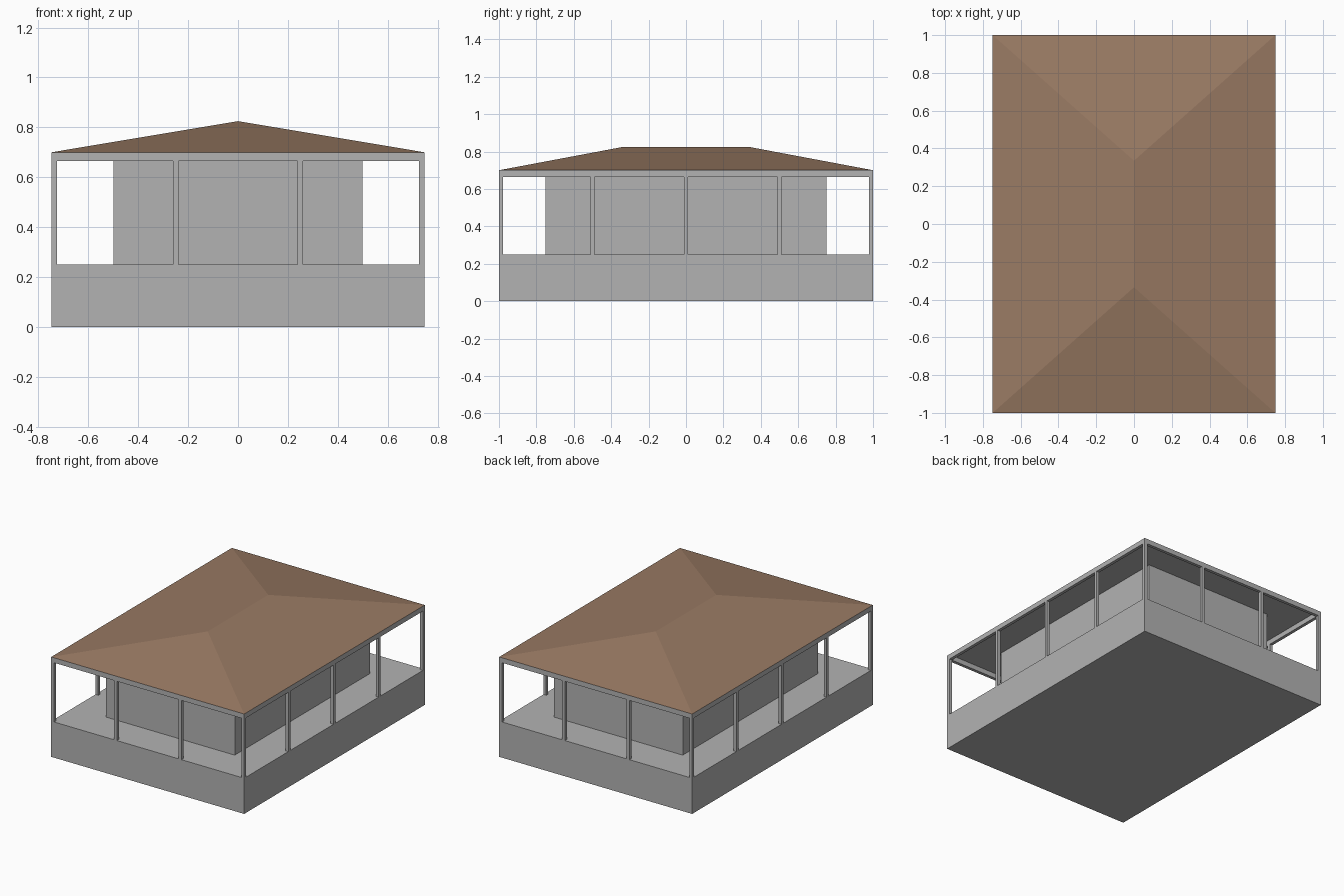
import bpy
import bmesh

if "Cube" in bpy.data.objects:
    bpy.data.objects.remove(bpy.data.objects["Cube"], do_unlink=True)

W, L = 0.748, 1.0                    # half width, half length
FLOOR, BEAM, EAVE, RIDGE = 0.25, 0.665, 0.70, 0.825
POST = 0.022


def material(name, rgb):
    mat = bpy.data.materials.new(name)
    mat.use_nodes = True
    mat.diffuse_color = (*rgb, 1)
    mat.node_tree.nodes["Principled BSDF"].inputs["Base Color"].default_value = (*rgb, 1)
    return mat


GREY = material("concrete grey", (0.45, 0.45, 0.45))
BROWN = material("roof brown", (0.32, 0.195, 0.125))


def make_object(name, bm, mat):
    bmesh.ops.recalc_face_normals(bm, faces=bm.faces)
    mesh = bpy.data.meshes.new(name)
    bm.to_mesh(mesh)
    bm.free()
    mesh.materials.append(mat)
    obj = bpy.data.objects.new(name, mesh)
    bpy.context.collection.objects.link(obj)
    return obj


def box(name, x, y, z, mat=GREY):
    """Box from (low, high) pairs on each axis."""
    bm = bmesh.new()
    bmesh.ops.create_cube(bm, size=1)
    for v in bm.verts:
        v.co = [pair[c > 0] for pair, c in zip((x, y, z), v.co)]
    return make_object(name, bm, mat)


# Plinth and enclosed room
box("plinth", (-W, W), (-L, L), (0, FLOOR))
box("room", (-0.5, 0.5), (-0.75, 0.75), (FLOOR, EAVE))

# Veranda posts around the edge
px, py = W - POST / 2, L - POST / 2
spots = [(x, s * py) for s in (-1, 1) for x in (-px, -0.25, 0.25, px)]
spots += [(s * px, y) for s in (-1, 1) for y in (-0.5, 0, 0.5)]
for x, y in spots:
    box("veranda_post", (x - POST / 2, x + POST / 2),
        (y - POST / 2, y + POST / 2), (FLOOR, BEAM))

# Eave beams
for s in (-1, 1):
    box("side_beam", sorted((s * W, s * (W - POST))), (-L, L), (BEAM, EAVE))
    box("end_beam", (POST - W, W - POST), sorted((s * L, s * (L - POST))), (BEAM, EAVE))

# Hipped roof: eave rectangle rising to a ridge, with a grey ceiling below
bm = bmesh.new()
a, b, c, d = [bm.verts.new((x, y, EAVE)) for x, y in ((-W, -L), (W, -L), (W, L), (-W, L))]
front, back = [bm.verts.new((0, y, RIDGE)) for y in (-0.335, 0.335)]
for face in ((a, b, front), (b, c, back, front), (c, d, back), (d, a, front, back), (d, c, b, a)):
    bm.faces.new(face)
roof = make_object("hipped_roof", bm, BROWN)
roof.data.materials.append(GREY)
for poly in roof.data.polygons:
    poly.material_index = int(poly.normal.z < 0)
